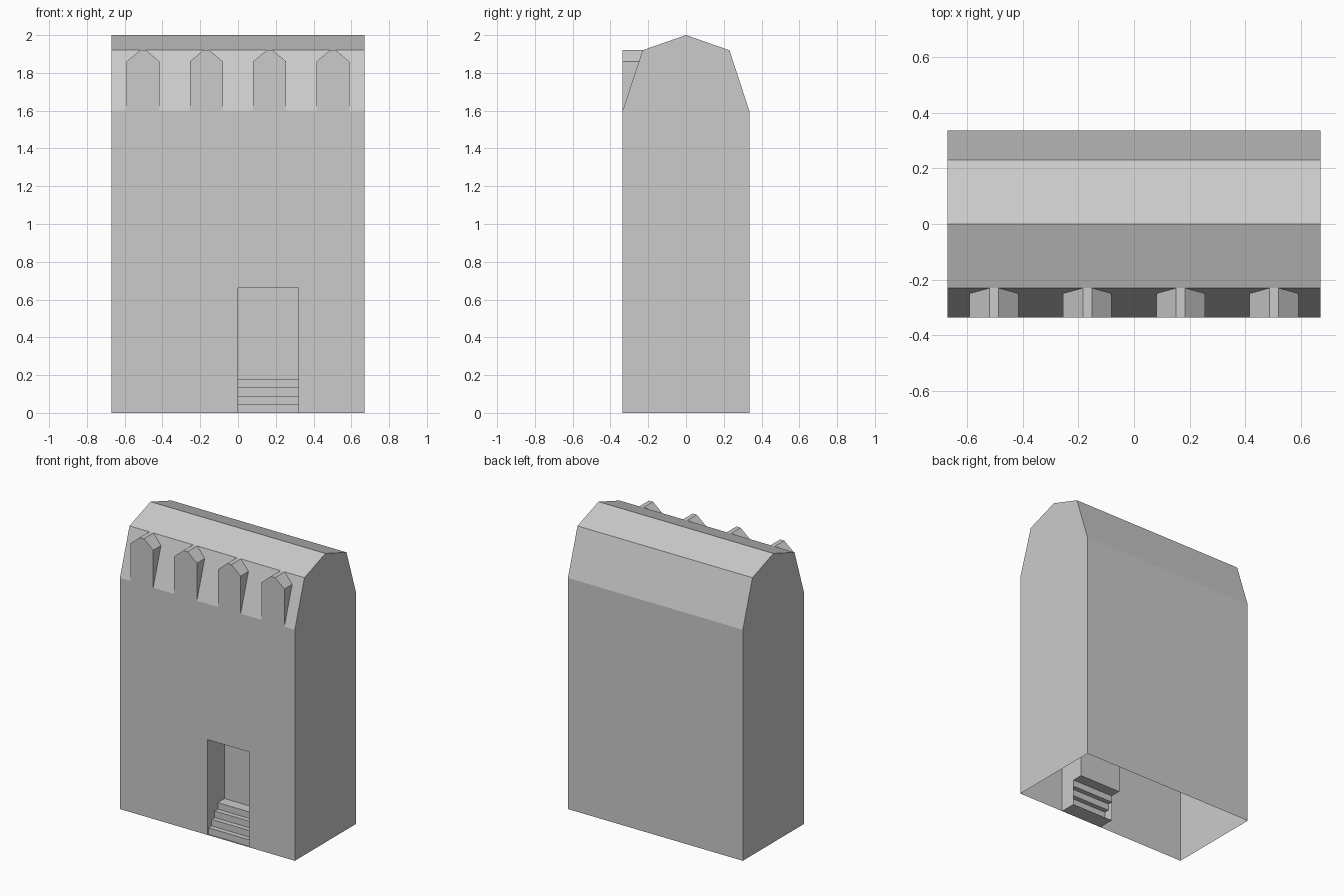
import bpy, bmesh

if "Cube" in bpy.data.objects:
    bpy.data.objects.remove(bpy.data.objects["Cube"])

W, D = 0.67, 0.335          # half width and half depth
EAVE, KNEE, RIDGE = 1.6, 1.92, 2.0
KNEE_Y = 0.23


def make(name, faces):
    """Object from a list of faces, each a list of points; shared corners are welded."""
    bm = bmesh.new()
    for pts in faces:
        bm.faces.new([bm.verts.new(p) for p in pts])
    bmesh.ops.remove_doubles(bm, verts=bm.verts, dist=1e-5)
    mesh = bpy.data.meshes.new(name)
    bm.to_mesh(mesh)
    bm.free()
    ob = bpy.data.objects.new(name, mesh)
    bpy.context.collection.objects.link(ob)
    return ob


def strip(profile, x0, x1):
    """Quads that sweep a (y, z) profile along x."""
    return [[(x0, *p), (x1, *p), (x1, *q), (x0, *q)]
            for p, q in zip(profile, profile[1:])]


# Building shell: gable ends, mansard roof, back wall, open underneath
section = [(-D, EAVE), (-KNEE_Y, KNEE), (0, RIDGE), (KNEE_Y, KNEE), (D, EAVE), (D, 0)]
gable = [(-D, 0)] + section
shell = strip(section, -W, W)
shell.append([(-W, *p) for p in gable])
shell.append([(W, *p) for p in reversed(gable)])

# Front wall with the doorway notched out
DX0, DX1, DOOR_TOP = 0.0, 0.32, 0.66
front = [(-W, 0), (DX0, 0), (DX0, DOOR_TOP), (DX1, DOOR_TOP), (DX1, 0),
         (W, 0), (W, EAVE), (-W, EAVE)]
shell.append([(x, -D, z) for x, z in front])
make("building_shell", shell)

# Recessed entrance: steps, back wall, ceiling and side walls
STEP_H, BACK = 0.045, -D + 0.188
risers = [-D + 0.012 + 0.034 * i for i in range(4)]
profile = [(-D, 0), (risers[0], 0)]
for i, y in enumerate(risers):
    nxt = risers[i + 1] if i < 3 else BACK
    profile += [(y, STEP_H * (i + 1)), (nxt, STEP_H * (i + 1))]
profile += [(BACK, DOOR_TOP), (-D, DOOR_TOP)]
entrance = strip(profile, DX0, DX1)
side = [(-D, 0), (risers[3], 0), (risers[3], 4 * STEP_H), (BACK, 4 * STEP_H),
        (BACK, DOOR_TOP), (-D, DOOR_TOP)]
entrance.append([(DX0, *p) for p in side])
entrance.append([(DX1, *p) for p in reversed(side)])
# underside of the steps
entrance.append([(DX0, risers[0], 0), (DX0, risers[3], 0),
                 (DX1, risers[3], 0), (DX1, risers[0], 0)])
make("entrance_steps", entrance)


# Dormers: clipped-gable fronts running back into the lower roof slope
def slope_y(z):
    return -D + (z - EAVE) / (KNEE - EAVE) * (D - KNEE_Y)


for n in range(4):
    cx = (n - 1.5) * W / 2
    outline = [(0.0875, EAVE), (0.0875, 1.86), (0.016, KNEE),
               (-0.016, KNEE), (-0.0875, 1.86), (-0.0875, EAVE)]
    fr = [(cx + x, -D, z) for x, z in outline]
    bk = [(cx + x, slope_y(z), z) for x, z in outline]
    faces = [fr]
    for i in range(5):
        quad = [fr[i], bk[i], bk[i + 1], fr[i + 1]]
        faces.append(list(dict.fromkeys(quad)))   # sides taper to triangles
    make(f"dormer_{n + 1}", faces)
